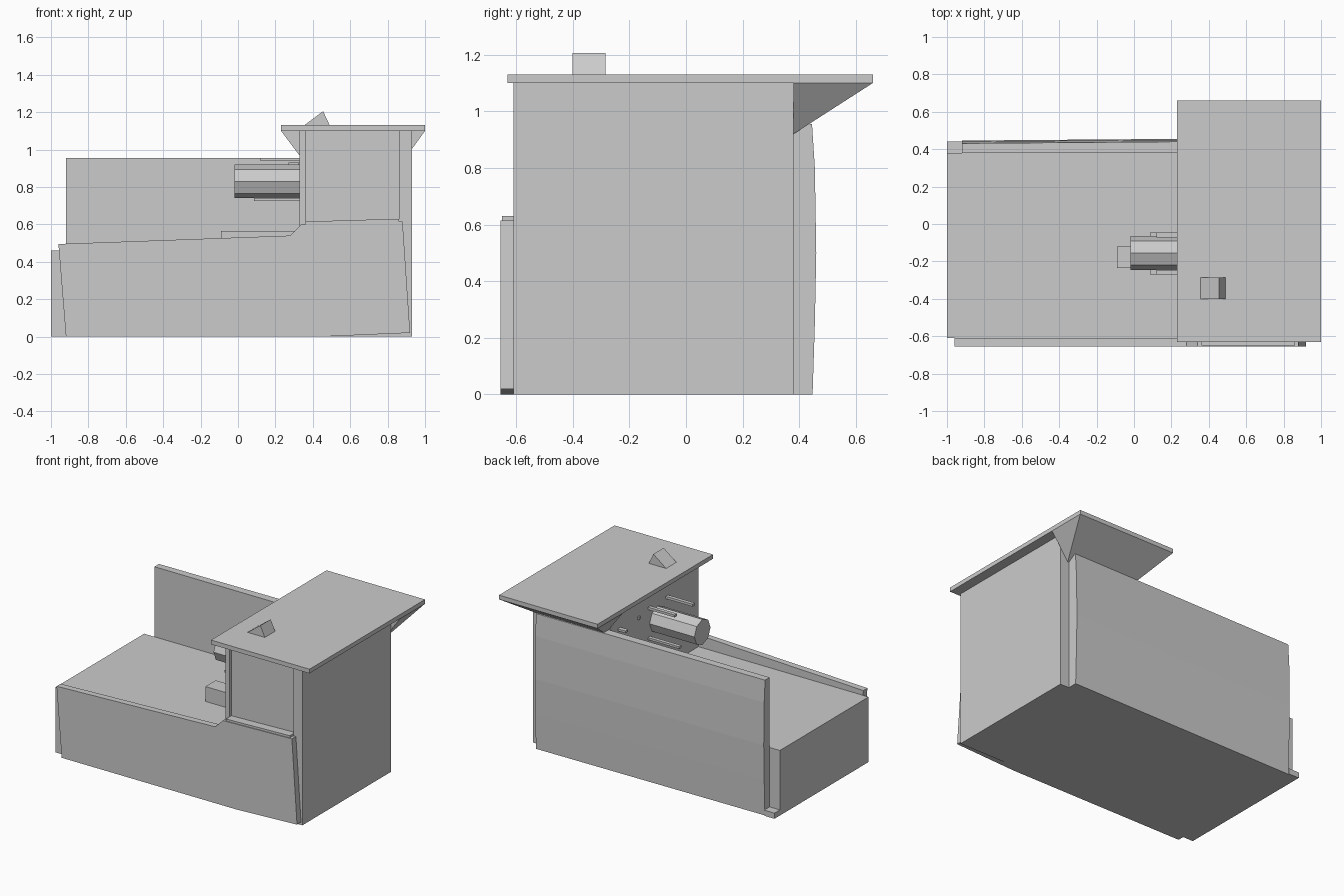
import bpy
import bmesh
import math
from mathutils import Matrix, Vector

old = bpy.data.objects.get("Cube")
if old:
    bpy.data.objects.remove(old, do_unlink=True)

grey = bpy.data.materials.new("plain grey")
grey.use_nodes = True
tone = (0.6, 0.6, 0.6, 1)
grey.diffuse_color = tone
grey.node_tree.nodes["Principled BSDF"].inputs["Base Color"].default_value = tone


def finish(name, bm):
    bmesh.ops.recalc_face_normals(bm, faces=bm.faces)
    mesh = bpy.data.meshes.new(name)
    bm.to_mesh(mesh)
    bm.free()
    mesh.materials.append(grey)
    obj = bpy.data.objects.new(name, mesh)
    bpy.context.collection.objects.link(obj)
    return obj


def prism(name, outline, start, end, axis="y"):
    """Extrude an (x, z) outline along y, or a (y, z) outline along x."""
    def place(p, d):
        return (p[0], d, p[1]) if axis == "y" else (d, p[0], p[1])
    bm = bmesh.new()
    a = [bm.verts.new(place(p, start)) for p in outline]
    b = [bm.verts.new(place(p, end)) for p in outline]
    bm.faces.new(a)
    bm.faces.new(b[::-1])
    for i in range(len(a)):
        j = (i + 1) % len(a)
        bm.faces.new((a[i], b[i], b[j], a[j]))
    return finish(name, bm)


def box(name, x, y, z):
    return prism(name, [(x[0], z[0]), (x[1], z[0]), (x[1], z[1]), (x[0], z[1])], *y)


# Low bed and tall cabin, with a front skin that leaves a shallow window recess
prism("bed_and_cabin", [(-1, 0), (0.93, 0), (0.93, 1.1), (0.33, 1.1),
                        (0.33, 0.46), (-1, 0.46)], -0.585, 0.38)
prism("front_frame", [(-1, 0), (0.93, 0), (0.93, 1.1), (0.86, 1.1), (0.86, 0.62),
                      (0.36, 0.61), (0.36, 1.1), (0.33, 1.1), (0.33, 0.46),
                      (-1, 0.46)], -0.61, -0.585)

# Front side panel and window sill
prism("front_panel", [(-0.92, 0), (0.45, 0), (0.92, 0.02), (0.88, 0.615), (0.34, 0.6),
                      (0.28, 0.54), (-0.96, 0.495)], -0.655, -0.61)
prism("window_sill", [(0.36, 0.59), (0.86, 0.59), (0.86, 0.63), (0.36, 0.615)],
      -0.65, -0.59)

# Gently bowed back panel, slightly thinner at its free end
panel = prism("back_panel", [(0.38, 0), (0.447, 0), (0.455, 0.25), (0.46, 0.5),
                             (0.455, 0.8), (0.445, 0.955), (0.38, 0.955)],
              -0.92, 0.86, "x")
for v in panel.data.vertices:
    if v.co.x < 0 and v.co.y > 0.4:
        v.co.y -= 0.014
box("back_ledge", (-1, -0.92), (0.38, 0.44), (0, 0.04))

# Roof slab with a sloped soffit under the rear overhang
box("roof", (0.23, 1), (-0.63, 0.66), (1.1, 1.13))
bm = bmesh.new()
for co in [(x, y, 1.1) for x in (0.23, 1) for y in (0.38, 0.66)] + \
          [(x, 0.38, 0.92) for x in (0.365, 0.87)]:
    bm.verts.new(co)
bmesh.ops.convex_hull(bm, input=bm.verts)
bmesh.ops.dissolve_limit(bm, angle_limit=0.01, verts=bm.verts, edges=bm.edges)
finish("rear_soffit", bm)
prism("roof_vent", [(0.355, 1.13), (0.49, 1.13), (0.455, 1.205)], -0.4, -0.285)

# Eight-sided drum on the cabin wall, framed by four rods
drum = [(-0.155 + 0.09 * math.cos(i * math.pi / 4),
         0.83 + 0.09 * math.sin(i * math.pi / 4)) for i in range(8)]
prism("drum", drum, -0.02, 0.34, "x")
for side, y in (("left", -0.058), ("right", -0.258)):
    box("upper_rod_" + side, (0.12, 0.34), (y - 0.013, y + 0.013), (0.938, 0.955))
    box("lower_rod_" + side, (0.085, 0.34), (y - 0.013, y + 0.013), (0.725, 0.74))

# Small wall pegs and the block on the bed
box("wall_peg", (0.27, 0.34), (0.26, 0.29), (0.915, 0.93))
box("wall_stud", (0.32, 0.34), (0.05, 0.07), (0.91, 0.93))
box("bed_block", (-0.09, 0.34), (-0.235, -0.12), (0.45, 0.565))
